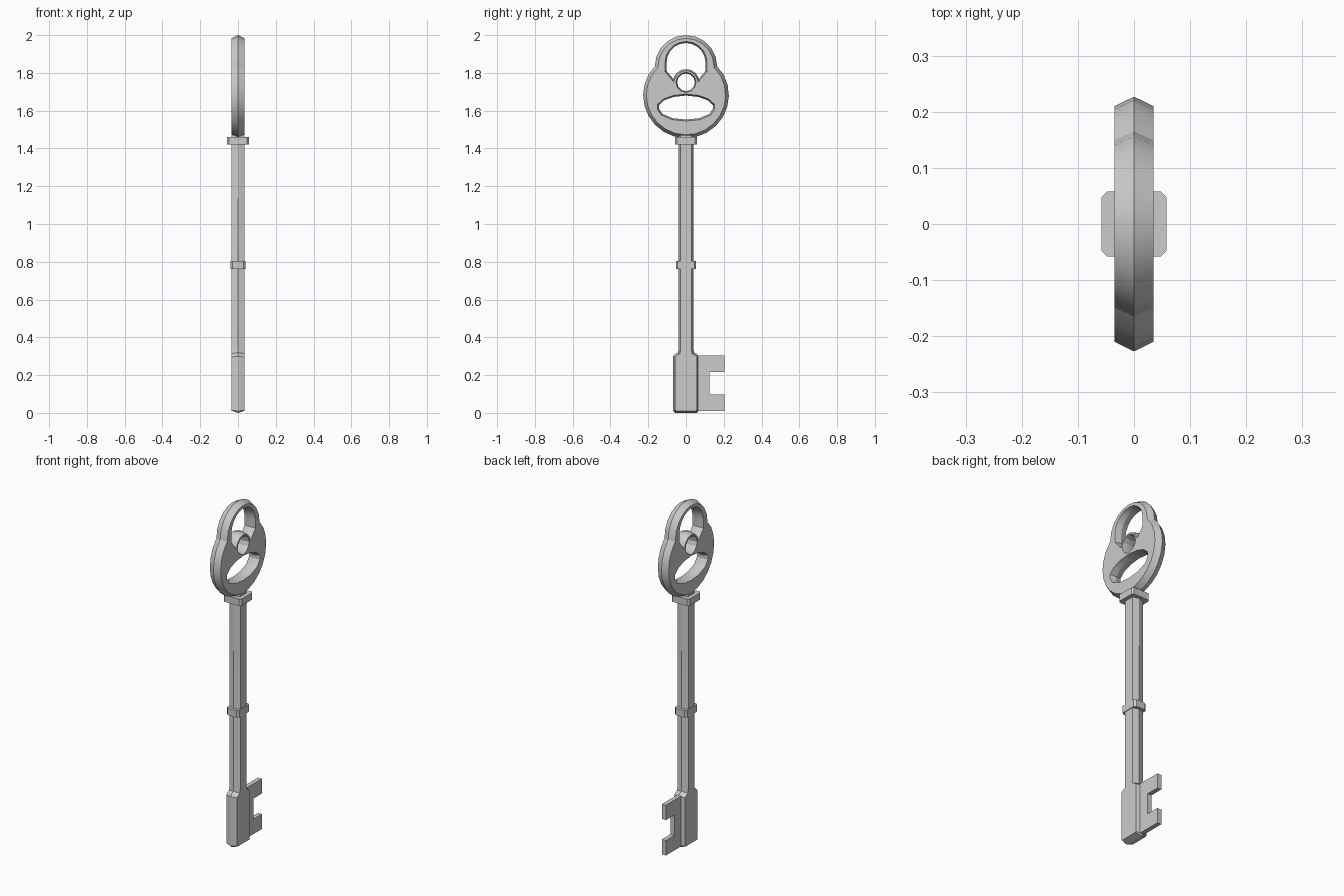
import bpy, bmesh, math
from mathutils import Vector

if "Cube" in bpy.data.objects:
    bpy.data.objects.remove(bpy.data.objects["Cube"])

HALF = 0.035  # half thickness of the key


def arc(cy, cz, ry, rz, a0, a1, n):
    return [(cy + ry * math.cos(math.radians(a0 + (a1 - a0) * i / n)),
             cz + rz * math.sin(math.radians(a0 + (a1 - a0) * i / n))) for i in range(n + 1)]


def offset(pts, d):
    """Shift a counter-clockwise loop inward by d (negative = outward)."""
    out = []
    for i, p in enumerate(pts):
        p, a, b = Vector(p), Vector(pts[i - 1]), Vector(pts[(i + 1) % len(pts)])
        e1, e2 = (p - a).normalized(), (b - p).normalized()
        n1, n2 = Vector((-e1.y, e1.x)), Vector((-e2.y, e2.x))
        out.append(p + (n1 + n2) * d / max(1 + n1.dot(n2), 0.4))
    return out


def plate(name, loops, half):
    """Plate in the YZ plane; each loop is (points, inset of the flat faces)."""
    bm = bmesh.new()
    caps = ([], [])
    for pts, d in loops:
        flat = offset(pts, d)
        rings = [[bm.verts.new((x, y, z)) for y, z in src]
                 for x, src in ((-half, flat), (0, pts), (half, flat))]
        n = len(pts)
        for r in range(2):
            for i in range(n):
                j = (i + 1) % n
                bm.faces.new((rings[r][i], rings[r][j], rings[r + 1][j], rings[r + 1][i]))
        for cap, ring in zip(caps, (rings[0], rings[2])):
            cap += [bm.edges.get((ring[i], ring[(i + 1) % n])) for i in range(n)]
    for cap in caps:
        bmesh.ops.triangle_fill(bm, edges=cap, use_beauty=True, use_dissolve=False)
    bmesh.ops.recalc_face_normals(bm, faces=bm.faces)
    return finish(name, bm)


def finish(name, bm):
    me = bpy.data.meshes.new(name)
    bm.to_mesh(me)
    bm.free()
    ob = bpy.data.objects.new(name, me)
    bpy.context.collection.objects.link(ob)
    bpy.context.view_layer.objects.active = ob
    bpy.ops.object.select_all(action='DESELECT')
    ob.select_set(True)
    bpy.ops.object.shade_smooth_by_angle(angle=math.radians(25))
    return ob


def collar(name, hx, hy, z0, z1, bevel):
    bm = bmesh.new()
    bmesh.ops.create_cube(bm, size=1)
    for v in bm.verts:
        v.co = (v.co.x * 2 * hx, v.co.y * 2 * hy, (z0 + z1) / 2 + v.co.z * (z1 - z0))
    upright = [e for e in bm.edges if abs(e.verts[0].co.z - e.verts[1].co.z) > 0.01]
    bmesh.ops.bevel(bm, geom=upright, offset=bevel, segments=1, affect='EDGES')
    return finish(name, bm)


# Bow: lower circle merging into a smaller upper circle
bow = (arc(0, 1.682, 0.227, 0.227, -136.5, 43.5, 12)[:-1]
       + arc(0, 1.835, 0.165, 0.165, 0, 180, 10)
       + arc(0, 1.682, 0.227, 0.227, 136.5, 223.5, 6)[1:-1])
# Crescent, round and smile-shaped openings
crescent = (arc(0, 1.855, 0.103, 0.103, 0, 180, 10)
            + [(-0.103, 1.81), (-0.068, 1.768)]
            + arc(0, 1.75, 0.07, 0.07, 155, 25, 7)
            + [(0.068, 1.768), (0.103, 1.81)])
eye = arc(0, 1.75, 0.047, 0.047, 0, 360, 12)[:-1]
smile = [(0.143, 1.63), (0.115, 1.655), (0.065, 1.673), (0, 1.68), (-0.065, 1.673),
         (-0.115, 1.655), (-0.143, 1.63), (-0.143, 1.61), (-0.125, 1.583), (-0.07, 1.56),
         (0, 1.553), (0.07, 1.56), (0.125, 1.583), (0.143, 1.61)]
plate("bow", [(bow, 0.017), (crescent, -0.008), (eye, -0.006), (smile, -0.008)], HALF)

# Stem with the wider tip block, ridged along both edges
right = [(0.058, 0), (0.068, 0.01), (0.068, 0.3), (0.058, 0.312), (0.042, 0.32), (0.04, 0.34), (0.04, 1.48)]
plate("stem", [(right + [(-y, z) for y, z in reversed(right)], 0.011)], HALF)

# Collars
collar("top_collar", 0.058, 0.058, 1.42, 1.46, 0.01)
collar("middle_collar", 0.039, 0.054, 0.762, 0.803, 0.01)

# Toothed bit
bit = [(0.04, 0.01), (0.203, 0.01), (0.203, 0.097), (0.124, 0.097),
       (0.124, 0.217), (0.203, 0.217), (0.203, 0.303), (0.04, 0.303)]
plate("bit", [(bit, 0)], 0.013)
